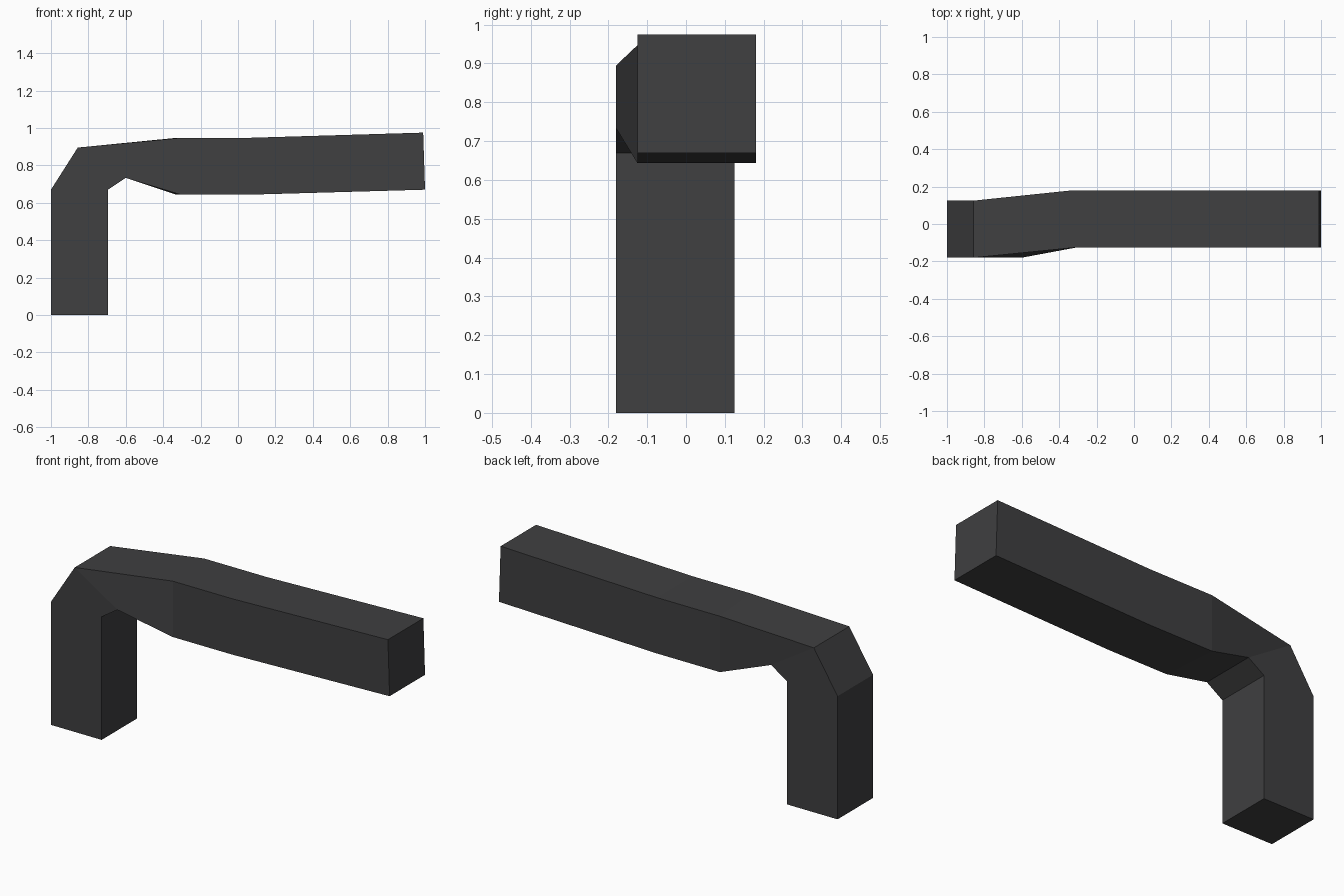
import bpy
import bmesh

cube = bpy.data.objects.get("Cube")
if cube:
    bpy.data.objects.remove(cube, do_unlink=True)

# Dark grey material
mat = bpy.data.materials.new("dark grey")
mat.use_nodes = True
grey = (0.05, 0.05, 0.052, 1)
mat.diffuse_color = grey
bsdf = next(n for n in mat.node_tree.nodes if n.type == "BSDF_PRINCIPLED")
bsdf.inputs["Base Color"].default_value = grey

WIDTH = 0.305
COLUMN_Y, ARM_Y = -0.18, -0.125

# Cross-sections along the bar: outer (x, z), inner (x, z), front y, back x offset
sections = [
    ((-1.0, 0.0), (-0.695, 0.0), COLUMN_Y, 0),
    ((-1.0, 0.67), (-0.695, 0.67), COLUMN_Y, 0),
    ((-0.857, 0.895), (-0.6, 0.733), COLUMN_Y, 0),
    ((-0.305, 0.947), (-0.305, 0.643), ARM_Y, -0.025),
    ((0.05, 0.947), (0.05, 0.643), ARM_Y, 0),
    ((0.99, 0.975), (1.0, 0.67), ARM_Y, 0),
]

# Bent square bar, lofted through the cross-sections
bm = bmesh.new()
rings = []
for (ox, oz), (ix, iz), y, shift in sections:
    back = y + WIDTH
    corners = [(ox, y, oz), (ix, y, iz), (ix + shift, back, iz), (ox + shift, back, oz)]
    rings.append([bm.verts.new(c) for c in corners])
for a, b in zip(rings, rings[1:]):
    for i in range(4):
        j = (i + 1) % 4
        bm.faces.new((a[i], a[j], b[j], b[i]))
bm.faces.new(rings[0][::-1])
bm.faces.new(rings[-1])
bmesh.ops.recalc_face_normals(bm, faces=bm.faces)

mesh = bpy.data.meshes.new("bent_handle")
bm.to_mesh(mesh)
bm.free()
mesh.materials.append(mat)
handle = bpy.data.objects.new("bent_handle", mesh)
bpy.context.collection.objects.link(handle)
